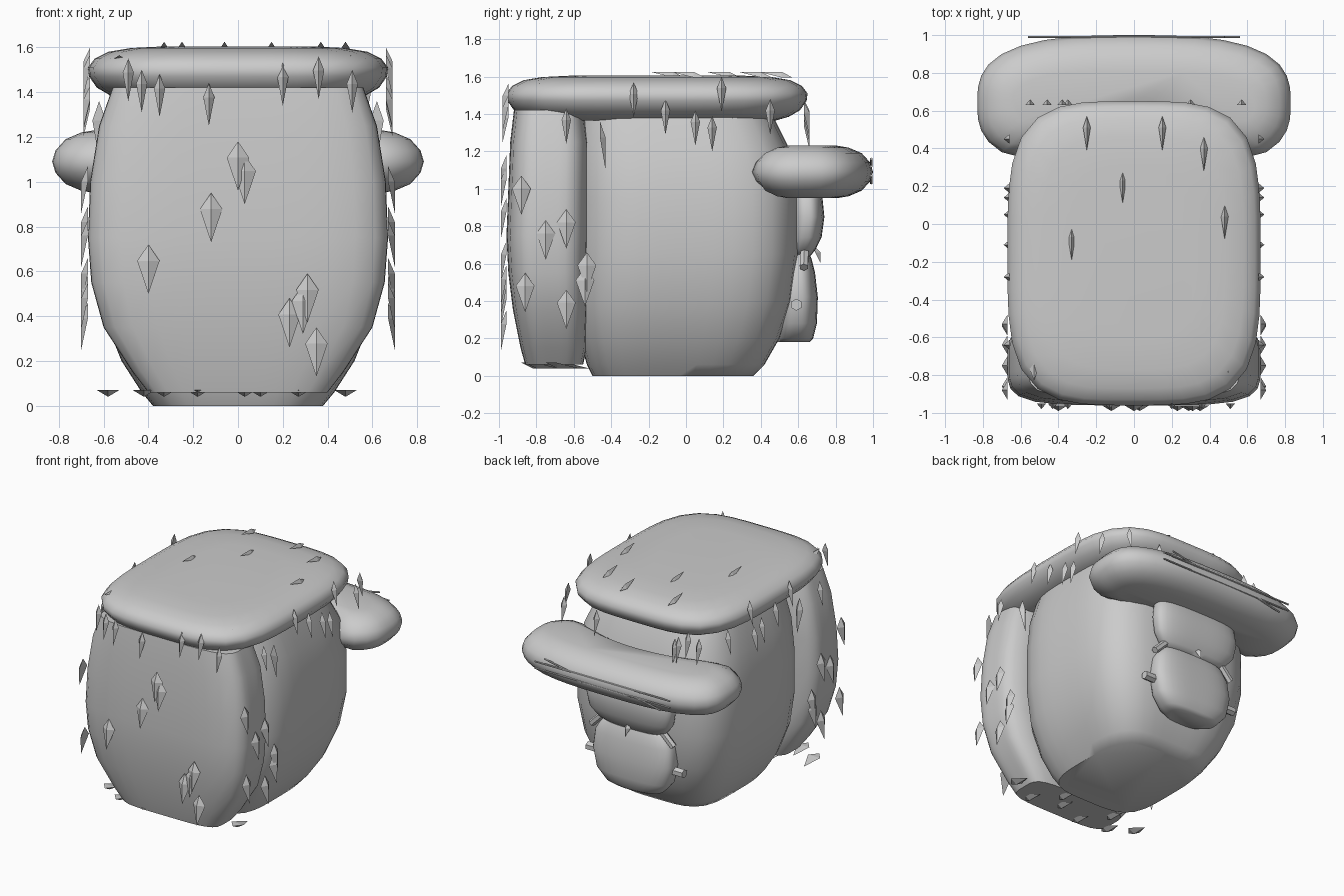
import bpy, bmesh, math
from mathutils import Vector

if "Cube" in bpy.data.objects:
    bpy.data.objects.remove(bpy.data.objects["Cube"])


def make(name, verts, faces, smooth=True):
    me = bpy.data.meshes.new(name)
    me.from_pydata([tuple(v) for v in verts], [], faces)
    bm = bmesh.new()
    bm.from_mesh(me)
    bmesh.ops.recalc_face_normals(bm, faces=bm.faces)
    bm.to_mesh(me)
    bm.free()
    ob = bpy.data.objects.new(name, me)
    bpy.context.collection.objects.link(ob)
    if smooth:
        bpy.ops.object.select_all(action='DESELECT')
        ob.select_set(True)
        bpy.context.view_layer.objects.active = ob
        bpy.ops.object.shade_smooth_by_angle(angle=math.radians(50))
    return ob


def loft(name, rings, power, bend=None, n=40):
    """Skin rounded-rectangle rings (z, half width, y front, y back)."""
    verts, faces = [], []
    for z, hx, y0, y1 in rings:
        for i in range(n):
            a = 2 * math.pi * (i + 0.5) / n
            c, s = math.cos(a), math.sin(a)
            r = (abs(c) ** power + abs(s) ** power) ** (-1 / power)
            p = Vector((hx * r * c, (y0 + y1) / 2 + (y1 - y0) / 2 * r * s, z))
            verts.append(bend(p) if bend else p)
    for k in range(len(rings) - 1):
        for i in range(n):
            j = (i + 1) % n
            faces.append((k * n + i, k * n + j, (k + 1) * n + j, (k + 1) * n + i))
    faces.append(tuple(range(n)))
    faces.append(tuple(range((len(rings) - 1) * n, len(rings) * n)))
    return make(name, verts, faces)


def slab(name, hx, y0, y1, profile, power, bend=None):
    """Flat cushion: profile lists (z, inset)."""
    return loft(name, [(z, hx - d, y0 + d, y1 - d) for z, d in profile], power, bend)


# main bag body
loft("body", [(0, .38, -.50, .36), (.06, .43, -.53, .42), (.2, .52, -.57, .50),
              (.4, .60, -.60, .57), (.65, .645, -.6, .60), (.95, .645, -.6, .60),
              (1.2, .61, -.6, .56), (1.4, .54, -.58, .46)], 4)

# thick front panel
loft("front_panel", [(.06, .40, -.86, -.55), (.15, .47, -.885, -.53), (.35, .60, -.925, -.52),
                     (.55, .655, -.95, -.52), (.75, .67, -.96, -.515), (1.0, .66, -.95, -.515),
                     (1.25, .62, -.94, -.515), (1.42, .56, -.92, -.54)], 4.5)

# cushion-like lid
slab("lid", .67, -.96, .65, [(1.365, .17), (1.385, .10), (1.42, .04), (1.47, .005), (1.51, 0),
                            (1.55, .03), (1.58, .09), (1.597, .19), (1.605, .35)], 3.8)


# rear roll curving round the body
def kidney(p):
    if p.y < .64:
        p.y += .85 * (.64 - p.y) * max(0, 1 - (p.x / .62) ** 2)
    return p


slab("rear_roll", .83, .28, 1.0, [(.95, .19), (.96, .13), (.99, .06), (1.04, .015), (1.09, 0),
                                 (1.14, .015), (1.19, .06), (1.22, .13), (1.23, .19)], 2.9, kidney)

# rear pouch and its flap
loft("pouch", [(.18, .16, .49, .66), (.20, .23, .49, .68), (.28, .30, .49, .70), (.42, .33, .49, .705),
               (.55, .315, .5, .69), (.63, .27, .52, .67), (.67, .2, .54, .65)], 3)
loft("pouch_flap", [(.64, .22, .56, .665), (.67, .28, .56, .69), (.74, .335, .56, .725),
                    (.85, .355, .56, .74), (.95, .34, .56, .73), (1.0, .30, .55, .70)], 3)


def rod(name, a, b, r):
    a, b = Vector(a), Vector(b)
    bpy.ops.mesh.primitive_cylinder_add(vertices=6, radius=r, depth=(b - a).length, location=(a + b) / 2)
    ob = bpy.context.object
    ob.name = name
    ob.rotation_euler = (b - a).to_track_quat('Z', 'Y').to_euler()


# pouch knobs and straps
for s in (-1, 1):
    rod("pouch_knob", (s * .29, .59, .38), (s * .40, .59, .38), .032)
    rod("pouch_strap", (s * .23, .635, .69), (s * .34, .63, .58), .025)

# zigzag stitching on the rear roll
for a, b in (((-.56, 1.12), (.56, 1.12)), ((-.56, 1.07), (.56, 1.07)),
             ((-.48, 1.03), (-.28, 1.07)), ((.28, 1.12), (.48, 1.16))):
    rod("roll_stitch", (a[0], .99, a[1]), (b[0], .99, b[1]), .007)


# kite-shaped tufts: start point, outward normal, direction of the tip
def tuft(top, normal, down, length, width):
    t, n, d = Vector(top), Vector(normal), Vector(down)
    side = n.cross(d) * width / 2
    mid = t + d * length * .33
    verts = [t, mid + side, mid - side, t + d * length + n * .03, mid + n * .03]
    make("tuft", verts, [(0, 1, 4), (0, 4, 2), (4, 1, 3), (4, 3, 2), (0, 2, 1), (1, 2, 3)], False)


DOWN = (0, 0, -1)
FRONT = (0, -1, 0)
# panel front
for x, z in ((0, 1.18), (.03, 1.12), (-.12, .95), (-.4, .72), (.31, .59), (.29, .54), (.23, .48), (.35, .35)):
    tuft((x, -.96, z), FRONT, DOWN, .22, .1)
# panel sides
for y, z in ((-.88, 1.07), (-.75, .83), (-.64, .89), (-.86, .55), (-.64, .46), (-.53, .66), (-.54, .58)):
    for s in (-1, 1):
        tuft((s * .67, y, z), (s, 0, 0), DOWN, .21, .1)
# panel underside
for x, y in ((-.58, -.75), (-.42, -.85), (-.33, -.7), (-.18, -.88), (.03, -.8), (.1, -.7), (.27, -.86), (.48, -.75)):
    tuft((x, y, .07), DOWN, (0, 1, 0), .18, .1)
# behind the panel, under the lid
for s in (-1, 1):
    tuft((s * .62, -.46, 1.36), (0, 1, 0), DOWN, .26, .06)
# lid front
for x, z in ((-.49, 1.55), (-.43, 1.5), (-.35, 1.48), (-.13, 1.44), (.2, 1.53), (.36, 1.56), (.51, 1.5)):
    tuft((x, -.95, z), FRONT, DOWN, .19, .05)
# lid sides
for y, z in ((-.64, 1.43), (-.28, 1.57), (-.11, 1.48), (.05, 1.42), (.14, 1.39), (.19, 1.6), (.45, 1.48)):
    for s in (-1, 1):
        tuft((s * .66, y, z), (s, 0, 0), DOWN, .19, .05)
# lid back
for x, z in ((-.55, 1.45), (-.46, 1.48), (-.38, 1.42), (-.35, 1.4), (.3, 1.44), (.57, 1.47)):
    tuft((x, .63, z), (0, 1, 0), DOWN, .19, .05)
# lid top
for x, y in ((-.25, .57), (.15, .57), (.37, .46), (-.06, .29), (-.33, -.01), (.48, .1)):
    tuft((x, y, 1.595), (0, 0, 1), FRONT, .18, .04)
for x, y in ((-.53, -.64), (.5, -.6)):
    tuft((x, y, 1.535), (0, 0, 1), FRONT, .19, .09)
# under the pouch flap
tuft((0, .69, .69), (0, 1, 0), DOWN, .09, .05)
